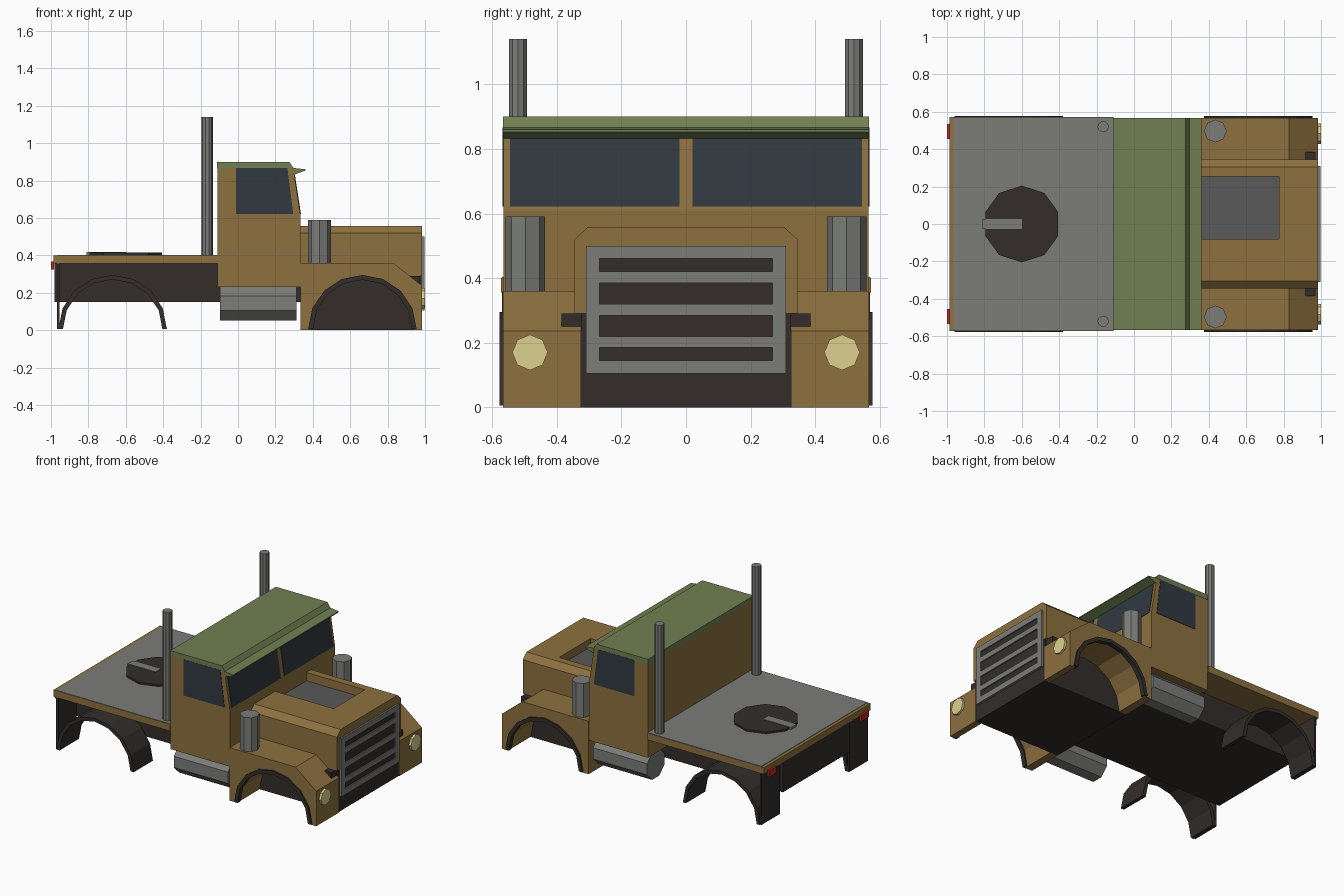
import bpy, bmesh
from math import sin, cos, pi

if "Cube" in bpy.data.objects:
    bpy.data.objects.remove(bpy.data.objects["Cube"])


def material(name, rgb):
    m = bpy.data.materials.new(name)
    m.diffuse_color = (*rgb, 1)
    m.use_nodes = True
    m.node_tree.nodes["Principled BSDF"].inputs["Base Color"].default_value = m.diffuse_color
    return m


TAN = material("tan_paint", (0.27, 0.165, 0.05))
GREEN = material("green_paint", (0.165, 0.215, 0.085))
DARK = material("dark_trim", (0.033, 0.027, 0.024))
GLASS = material("window_glass", (0.03, 0.042, 0.052))
CREAM = material("headlight_glass", (0.72, 0.64, 0.28))
RED = material("taillight_glass", (0.5, 0.02, 0.012))
STEEL = material("steel", (0.2, 0.205, 0.19))
FLOOR = material("engine_grey", (0.1, 0.1, 0.1))


def prism(name, pts, axis, a, b, mat):
    """Extrude a 2D profile along an axis from a to b."""
    place = {"x": lambda p, d: (d, p[0], p[1]),
             "y": lambda p, d: (p[0], d, p[1]),
             "z": lambda p, d: (p[0], p[1], d)}[axis]
    bm = bmesh.new()
    rings = [[bm.verts.new(place(p, d)) for p in pts] for d in (a, b)]
    bm.faces.new(rings[0])
    bm.faces.new(rings[1])
    n = len(pts)
    for i in range(n):
        j = (i + 1) % n
        bm.faces.new((rings[0][i], rings[0][j], rings[1][j], rings[1][i]))
    bmesh.ops.recalc_face_normals(bm, faces=bm.faces)
    me = bpy.data.meshes.new(name)
    bm.to_mesh(me)
    bm.free()
    ob = bpy.data.objects.new(name, me)
    bpy.context.collection.objects.link(ob)
    if mat:
        me.materials.append(mat)
    return ob


def box(name, x0, x1, y0, y1, z0, z1, mat):
    return prism(name, [(x0, y0), (x1, y0), (x1, y1), (x0, y1)], "z", z0, z1, mat)


def ngon(cx, cy, r, n, turn=0.0):
    return [(cx + r * cos(turn + 2 * pi * i / n), cy + r * sin(turn + 2 * pi * i / n))
            for i in range(n)]


def arch(cx, r, n=8, z0=0.005):
    return [(cx + r * cos(pi * i / n), z0 + r * sin(pi * i / n)) for i in range(n + 1)]


# Chassis
box("front_chassis", 0.335, 0.98, -0.325, 0.325, 0, 0.29, DARK)
box("rear_chassis", -0.98, 0.335, -0.36, 0.36, 0.15, 0.357, DARK)

# Cab and roof with sun visor
prism("cab", [(-0.11, 0.23), (0.335, 0.23), (0.335, 0.61), (0.295, 0.867), (-0.11, 0.867)],
      "y", -0.565, 0.565, TAN)
prism("roof", [(-0.112, 0.865), (-0.112, 0.9), (0.275, 0.9), (0.297, 0.867),
               (0.36, 0.86), (0.36, 0.853), (0.302, 0.832), (0.294, 0.865)],
      "y", -0.567, 0.567, GREEN)

# Hood with an offset engine opening
hood = prism("hood", [(-0.345, 0.29), (0.345, 0.29), (0.345, 0.52), (0.305, 0.557),
                      (-0.305, 0.557), (-0.345, 0.52)], "x", 0.33, 0.985, TAN)
cutter = box("hood_cutter", 0.3, 0.775, -0.08, 0.255, 0.495, 0.6, None)
cutter.hide_render = True
cutter.hide_viewport = True
cut = hood.modifiers.new("opening", "BOOLEAN")
cut.operation = "DIFFERENCE"
cut.solver = "EXACT"
cut.object = cutter
box("engine_cover", 0.335, 0.775, -0.08, 0.255, 0.48, 0.5, FLOOR)

# Grille: dark backing, frame and bars
box("grille_backing", 0.98, 0.988, -0.27, 0.27, 0.14, 0.465, DARK)
for i, (z0, z1) in enumerate([(0.105, 0.145), (0.185, 0.22), (0.285, 0.32),
                              (0.385, 0.42), (0.46, 0.5)]):
    w = 0.31 if i in (0, 4) else 0.268
    box(f"grille_bar_{i}", 0.978, 0.996, -w, w, z0, z1, STEEL)

# Flatbed and coupling plate
box("bed", -0.987, -0.11, -0.572, 0.572, 0.355, 0.4, TAN)
box("bed_plate", -0.965, -0.11, -0.57, 0.57, 0.395, 0.403, STEEL)
prism("coupling_plate", ngon(-0.6, 0, 0.205, 10, pi / 2), "z", 0.4, 0.415, DARK)
box("coupling_slot", -0.81, -0.6, -0.027, 0.027, 0.4, 0.418, STEEL)

# Parts repeated on both sides
for s, side in ((1, "left"), (-1, "right")):
    # Grille upright and front bracket
    box(f"{side}_grille_post", 0.978, 0.996, s * 0.267, s * 0.31, 0.145, 0.46, STEEL)
    box(f"{side}_front_bracket", 0.915, 0.97, s * 0.3, s * 0.385, 0.25, 0.29, DARK)

    # Windows
    prism(f"{side}_windshield", [(0.33, 0.622), (0.3365, 0.622), (0.304, 0.832), (0.298, 0.832)],
          "y", s * 0.02, s * 0.545, GLASS)
    prism(f"{side}_window", [(-0.01, 0.622), (0.295, 0.622), (0.264, 0.867), (-0.01, 0.867)],
          "y", s * 0.56, s * 0.568, GLASS)

    # Front fender with wheel arch
    prism(f"{side}_fender", [(0.335, 0), (0.335, 0.36), (0.83, 0.36), (0.985, 0.237),
                             (0.985, 0)] + arch(0.665, 0.275, z0=0),
          "y", s * 0.325, s * 0.567, TAN)
    prism(f"{side}_front_arch", arch(0.665, 0.29) + arch(0.665, 0.264)[::-1],
          "y", s * 0.545, s * 0.577, DARK)

    # Rear arch and mudflap
    prism(f"{side}_rear_arch", arch(-0.67, 0.29) + arch(-0.67, 0.266)[::-1],
          "y", s * 0.37, s * 0.577, DARK)
    box(f"{side}_mudflap", -0.967, -0.955, s * 0.37, s * 0.57, 0.005, 0.357, DARK)

    # Lights
    prism(f"{side}_headlight", ngon(s * 0.483, 0.17, 0.055, 8), "x", 0.98, 1.0, CREAM)
    box(f"{side}_taillight", -1.0, -0.985, s * 0.455, s * 0.535, 0.325, 0.368, RED)

    # Exhaust stack, air cleaner and fuel tank
    prism(f"{side}_exhaust", ngon(-0.165, s * 0.52, 0.03, 10), "z", 0.4, 1.14, STEEL)
    prism(f"{side}_air_cleaner", ngon(0.435, s * 0.497, 0.061, 8), "z", 0.355, 0.59, STEEL)
    prism(f"{side}_fuel_tank", ngon(s * 0.46, 0.143, 0.1, 8, pi / 8),
          "x", -0.095, 0.312, STEEL)
